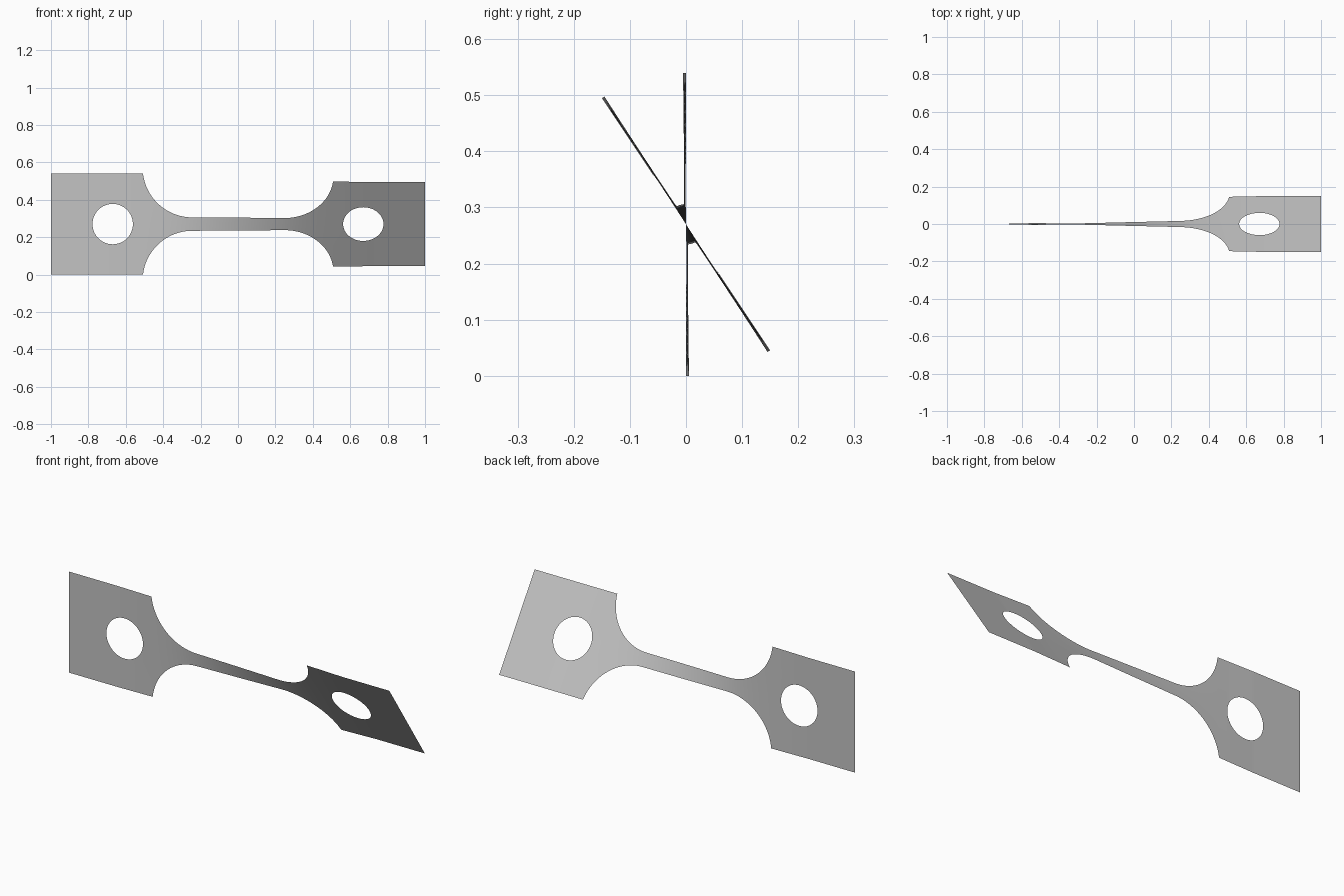
import bpy
import bmesh
import math

cube = bpy.data.objects.get("Cube")
if cube:
    bpy.data.objects.remove(cube)

PLATE, NECK = 0.27, 0.036          # half heights
CORNER, FILLET = 0.508, 0.265      # plate corner x, fillet radius
HOLE_X, HOLE_R = 0.67, 0.108
CLAMP_X = 0.72                     # no twist beyond this
TWIST = math.radians(33.7)

rise = FILLET + NECK - PLATE
SWEEP = math.acos(rise / FILLET)
START = CORNER - FILLET * math.sin(SWEEP)


def outer(x):
    """Half height of the strip."""
    d = abs(x) - START
    if d <= 0:
        return NECK
    if abs(x) >= CORNER:
        return PLATE
    return NECK + FILLET - math.sqrt(FILLET ** 2 - d * d)


def inner(x):
    """Half height of the round hole."""
    return math.sqrt(max(HOLE_R ** 2 - (abs(x) - HOLE_X) ** 2, 0))


# Stations along the strip: neck, fillet, hole, end
half = [START * i / 16 for i in range(1, 17)]
half += [START + FILLET * math.sin(SWEEP * i / 24) for i in range(1, 25)]
half += [HOLE_X - HOLE_R * math.cos(math.pi * i / 32) for i in range(33)]
half += [0.9, 1.0]
stations = [-x for x in reversed(half)] + [0.0] + half

# The narrower the strip, the faster it twists
angles = [0.0]
for a, b in zip(stations, stations[1:]):
    mid = (a + b) / 2
    rate = 1 / outer(mid) if abs(mid) < CLAMP_X else 0
    angles.append(angles[-1] + rate * (b - a))
angles = [TWIST * a / angles[-1] for a in angles]

bm = bmesh.new()


def point(x, v, angle):
    return bm.verts.new((x, -v * math.sin(angle), PLATE + v * math.cos(angle)))


# Upper and lower halves, meeting on the centre line
for side in (1, -1):
    columns = [(point(x, side * inner(x), a), point(x, side * outer(x), a))
               for x, a in zip(stations, angles)]
    for (a, b), (c, d) in zip(columns, columns[1:]):
        bm.faces.new((a, c, d, b) if side > 0 else (b, d, c, a))
bmesh.ops.remove_doubles(bm, verts=bm.verts, dist=1e-5)
for f in bm.faces:
    f.smooth = True

mesh = bpy.data.meshes.new("twisted_strip")
bm.to_mesh(mesh)
bm.free()
strip = bpy.data.objects.new("twisted_strip", mesh)
bpy.context.collection.objects.link(strip)

# Plain grey
grey = bpy.data.materials.new("grey")
grey.use_nodes = True
colour = (0.55, 0.55, 0.55, 1)
grey.diffuse_color = colour
grey.node_tree.nodes["Principled BSDF"].inputs["Base Color"].default_value = colour
mesh.materials.append(grey)
